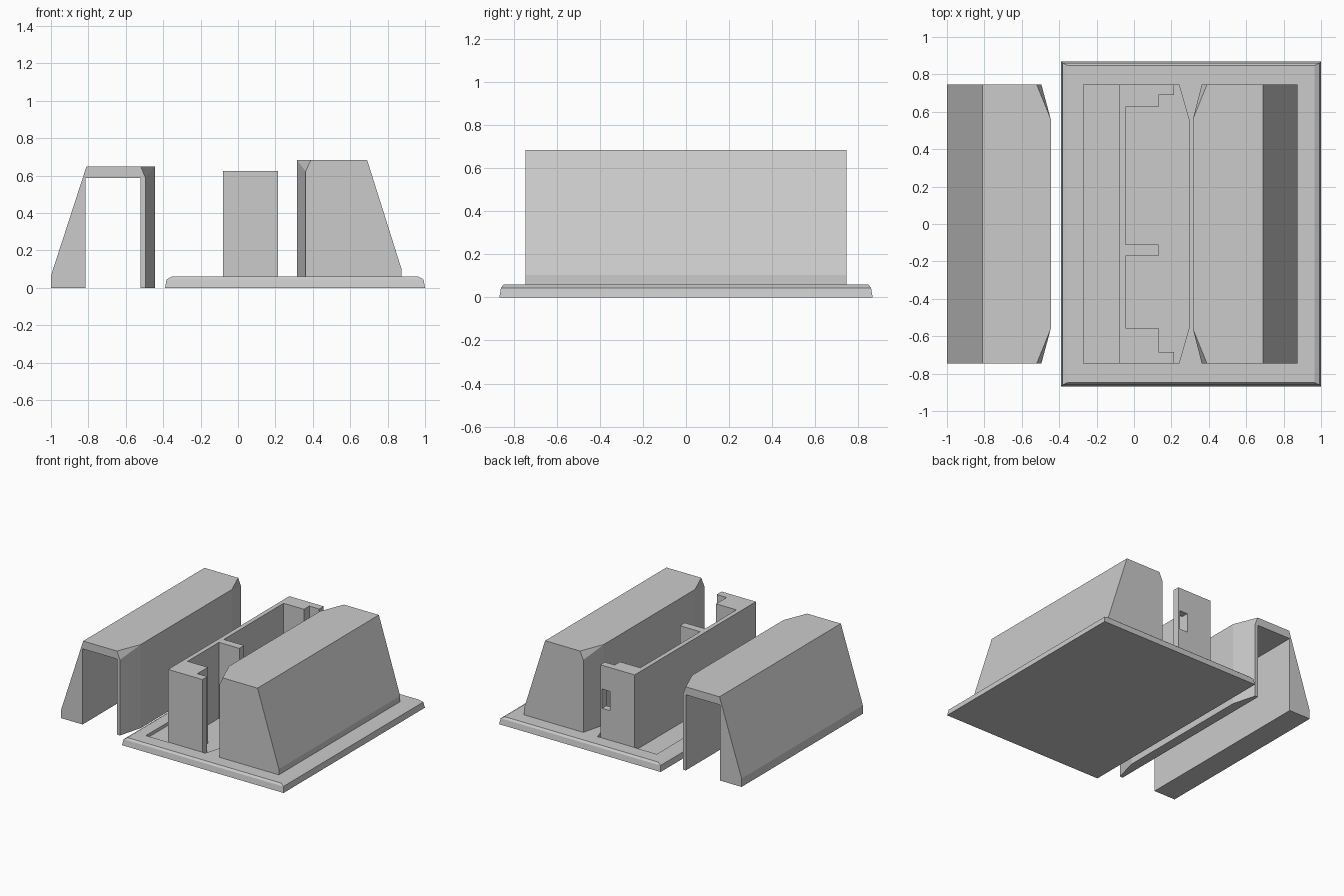
import bpy, bmesh

if "Cube" in bpy.data.objects:
    bpy.data.objects.remove(bpy.data.objects["Cube"])

grey = bpy.data.materials.new("light_grey")
grey.diffuse_color = (0.6, 0.6, 0.6, 1)
grey.use_nodes = True
grey.node_tree.nodes["Principled BSDF"].inputs["Base Color"].default_value = grey.diffuse_color


def finish(name, bm, flip=()):
    """Turn a bmesh into a named object with outward normals."""
    bmesh.ops.recalc_face_normals(bm, faces=bm.faces[:])
    for f in flip:
        f.normal_flip()
    mesh = bpy.data.meshes.new(name)
    bm.to_mesh(mesh)
    bm.free()
    mesh.materials.append(grey)
    ob = bpy.data.objects.new(name, mesh)
    bpy.context.collection.objects.link(ob)
    return ob


def loft(name, rings):
    """Skin equal-length rings of points and cap both ends."""
    bm = bmesh.new()
    vs = [[bm.verts.new(p) for p in r] for r in rings]
    n = len(rings[0])
    for a, b in zip(vs, vs[1:]):
        for i in range(n):
            j = (i + 1) % n
            bm.faces.new((a[i], a[j], b[j], b[i]))
    bm.faces.new(vs[0])
    bm.faces.new(vs[-1])
    bmesh.ops.remove_doubles(bm, verts=bm.verts[:], dist=1e-5)
    return finish(name, bm)


def shell(name, left, corner_end, corner_low, corner_mid):
    """Sweep a profile in y; the +/-y ends of one corner are tapered.

    left: fixed profile points; corner_*: bottom, shoulder and top points.
    """
    bottom, top = left[-1][1], corner_end[1]
    end = left[:-1] + [(corner_low[0], bottom), corner_low, corner_end]
    mid = left[:-1] + [(corner_mid, bottom), (corner_mid, top), (corner_mid, top)]
    loft(name, [[(x, y, z) for x, z in prof] for y, prof in
                ((-0.745, end), (-0.56, mid), (0.56, mid), (0.745, end))])


# Removable cover: channel section with a sloping outer wall
shell("cover", [(-0.81, 0.65), (-1, 0.065), (-1, 0), (-0.815, 0), (-0.815, 0.588),
                (-0.52, 0.588), (-0.52, 0), (0, 0)],
      (-0.52, 0.65), (-0.495, 0.588), -0.445)

# Fixed solid housing on the base
shell("housing", [(0.69, 0.685), (0.873, 0.105), (0.873, 0.06), (0, 0.06)],
      (0.39, 0.685), (0.362, 0.623), 0.315)

# Base plate with bevelled rim and shallow recess
bm = bmesh.new()


def rect(x0, x1, y, z):
    return [bm.verts.new(p) for p in
            ((x0, -y, z), (x1, -y, z), (x1, y, z), (x0, y, z))]


rings = [rect(-0.39, 1.0, 0.868, 0), rect(-0.382, 0.992, 0.86, 0.045),
         rect(-0.355, 0.965, 0.848, 0.06)]
bm.faces.new(rings[0])
for a, b in zip(rings, rings[1:]):
    for i in range(4):
        j = (i + 1) % 4
        bm.faces.new((a[i], a[j], b[j], b[i]))
outline = [(-0.27, -0.745), (0.24, -0.745), (0.293, -0.56),
           (0.293, 0.56), (0.24, 0.745), (-0.27, 0.745)]
hi = [bm.verts.new((x, y, 0.06)) for x, y in outline]
lo = [bm.verts.new((x, y, 0.035)) for x, y in outline]
for i in range(6):
    j = (i + 1) % 6
    bm.faces.new((hi[i], hi[j], lo[j], lo[i]))
bm.faces.new((lo[0], lo[1], lo[4], lo[5]))
lip = bm.faces.new((lo[1], lo[2], lo[3], lo[4]))
rim = [e for e in bm.edges if len(e.link_faces) == 1]
bmesh.ops.triangle_fill(bm, edges=rim, use_beauty=True)
finish("base_plate", bm, [lip])

# Component holder: back wall, ribs and end flanges extruded upward
plan = [(-0.08, -0.745), (0.215, -0.745), (0.215, -0.685), (0.13, -0.685),
        (0.13, -0.555), (-0.045, -0.555), (-0.045, -0.17), (0.13, -0.17),
        (0.13, -0.11), (-0.045, -0.11), (-0.045, 0.625), (0.13, 0.625),
        (0.13, 0.69), (0.215, 0.69), (0.215, 0.745), (-0.08, 0.745)]
holder = loft("holder", [[(x, y, z) for x, y in plan] for z in (0.035, 0.625)])

# Window through the rear end flange
x0, x1, z0, z1 = 0.132, 0.2, 0.29, 0.44
cutter = loft("window_cutter", [[(x0, y, z0), (x1, y, z0), (x1, y, z1), (x0, y, z1)]
                                for y in (0.66, 0.8)])
cutter.hide_render = True
cutter.hide_viewport = True
cut = holder.modifiers.new("window", 'BOOLEAN')
cut.operation = 'DIFFERENCE'
cut.object = cutter
cut.solver = 'EXACT'
